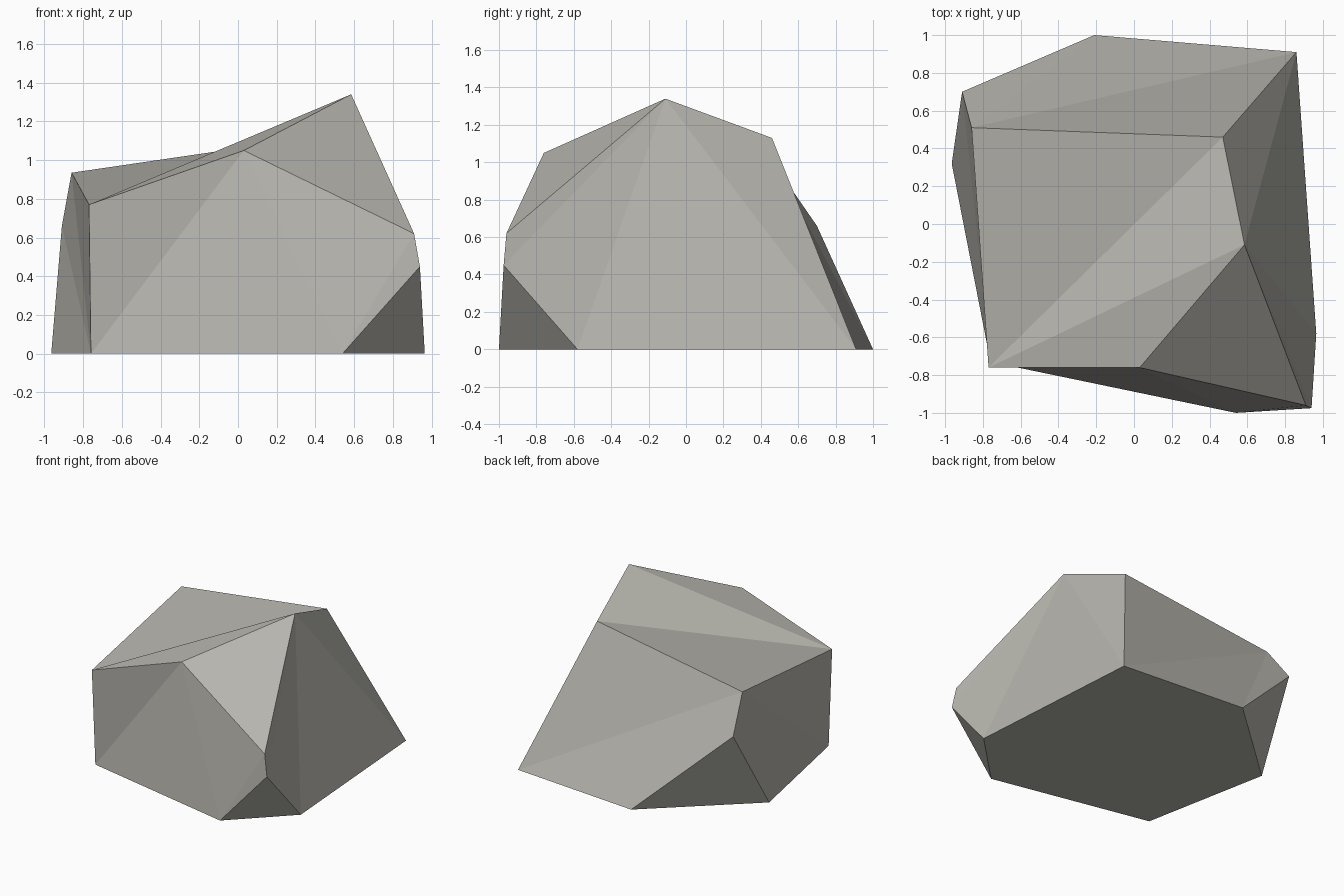
import bpy
import bmesh

# Remove the default cube
cube = bpy.data.objects.get("Cube")
if cube:
    bpy.data.objects.remove(cube, do_unlink=True)


def make_material(name, rgb):
    mat = bpy.data.materials.new(name)
    mat.use_nodes = True
    color = (*rgb, 1)
    mat.diffuse_color = color
    mat.node_tree.nodes["Principled BSDF"].inputs["Base Color"].default_value = color
    return mat


def make_faceted(name, corners, facets, material):
    """Build a flat-shaded solid; each facet is a string of corner letters."""
    bm = bmesh.new()
    verts = {letter: bm.verts.new(point) for letter, point in corners.items()}
    for facet in facets.split():
        bm.faces.new([verts[letter] for letter in facet])
    bmesh.ops.recalc_face_normals(bm, faces=bm.faces[:])
    mesh = bpy.data.meshes.new(name)
    bm.to_mesh(mesh)
    bm.free()
    mesh.materials.append(material)
    obj = bpy.data.objects.new(name, mesh)
    bpy.context.collection.objects.link(obj)
    return obj


corners = {
    # Footprint on the ground
    "A": (-0.965, 0.32, 0), "B": (-0.21, 1, 0), "C": (0.86, 0.91, 0),
    "D": (0.965, -0.58, 0), "E": (0.54, -1, 0), "F": (-0.76, -0.73, 0),
    # Chipped corners around the sides
    "G": (-0.91, 0.7, 0.66), "H": (0.94, -0.975, 0.45), "I": (0.91, -0.96, 0.62),
    # Crown, with its peak last
    "J": (-0.86, 0.51, 0.935), "K": (-0.77, -0.76, 0.77), "L": (0.03, -0.76, 1.05),
    "M": (0.47, 0.46, 1.13), "N": (0.585, -0.11, 1.34),
}

# Facets grouped by side
base = "ABCDEF "
top = "JKM KNM KLN LIN "
front = "KLF LEF LIE IHE "
left = "NIH NHD NDC NCM HDE "
back = "JMC JCB JBG AGB "
right = "AGF GJF JKF"

stone = make_material("warm grey stone", (0.47, 0.46, 0.42))
make_faceted("boulder", corners, base + top + front + left + back + right, stone)
